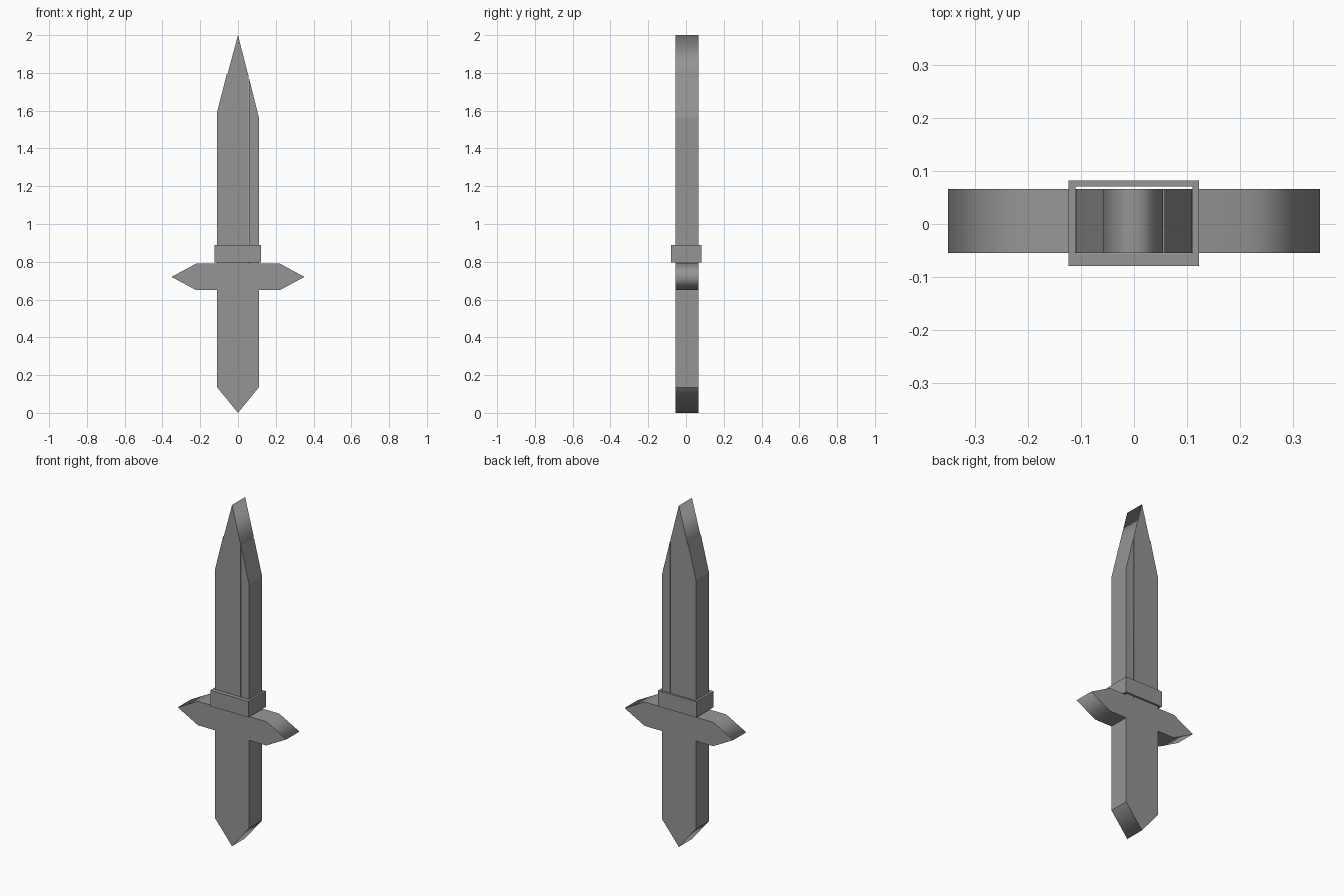
import bpy, bmesh

if "Cube" in bpy.data.objects:
    bpy.data.objects.remove(bpy.data.objects["Cube"])

steel = bpy.data.materials.new("steel grey")
steel.diffuse_color = (0.3, 0.3, 0.3, 1)
steel.use_nodes = True
steel.node_tree.nodes["Principled BSDF"].inputs["Base Color"].default_value = steel.diffuse_color


def finish(name, bm):
    bmesh.ops.recalc_face_normals(bm, faces=bm.faces)
    mesh = bpy.data.meshes.new(name)
    bm.to_mesh(mesh)
    bm.free()
    mesh.materials.append(steel)
    obj = bpy.data.objects.new(name, mesh)
    bpy.context.collection.objects.link(obj)
    return obj


def plate(name, outline, y0, y1, smooth=False, sharp=()):
    """Extrude an x-z outline along y; smooth rims keep listed corners sharp."""
    bm = bmesh.new()
    front = bm.faces.new([bm.verts.new((x, y0, z)) for x, z in outline])
    ext = bmesh.ops.extrude_face_region(bm, geom=[front], use_keep_orig=True)
    for v in ext["geom"]:
        if isinstance(v, bmesh.types.BMVert):
            v.co.y = y1
    bm.normal_update()
    for f in bm.faces:
        f.smooth = smooth and len({round(v.co.y, 4) for v in f.verts}) > 1
    corners = {(round(x, 3), round(z, 3)) for x, z in sharp}
    for e in bm.edges:
        a, b = (v.co for v in e.verts)
        across = abs(a.y - b.y) > 1e-4
        e.smooth = across and (round(a.x, 3), round(a.z, 3)) not in corners
    return finish(name, bm)


Y0, Y1 = -0.055, 0.066

# Grip with pointed pommel and crossguard, one solid
half = [(0.11, 0.135), (0.11, 0.65), (0.222, 0.65), (0.352, 0.72), (0.222, 0.79)]
mirrored = [(-x, z) for x, z in reversed(half)]
hard = [(s * 0.11, z) for s in (-1, 1) for z in (0.135, 0.65)]
plate("grip_and_guard", [(0, 0)] + half + mirrored, Y0, Y1, True, hard)

# Blade: pointed core with a bevelled edge strip on either side
plate("blade_core", [(-0.058, 0.79), (0.055, 0.79), (0.055, 1.785),
                     (0, 2.0), (-0.058, 1.785)], Y0, Y1, True)
plate("left_blade_edge", [(-0.11, 0.79), (-0.058, 0.79), (-0.058, 1.80),
                          (-0.11, 1.595)], Y0, Y1)
plate("right_blade_edge", [(0.058, 0.79), (0.11, 0.79), (0.11, 1.565),
                           (0.058, 1.775)], Y0, Y1)

# Collar: rectangular ring around the foot of the blade
bm = bmesh.new()
rings = []
for x0, x1, ya, yb in ((-0.124, 0.123, -0.079, 0.082), (-0.111, 0.111, -0.0555, 0.071)):
    for z in (0.797, 0.89):
        rings.append([bm.verts.new(p) for p in
                      ((x0, ya, z), (x1, ya, z), (x1, yb, z), (x0, yb, z))])
for lo, hi in ((0, 1), (1, 3), (3, 2), (2, 0)):
    for i in range(4):
        j = (i + 1) % 4
        bm.faces.new((rings[lo][i], rings[lo][j], rings[hi][j], rings[hi][i]))
finish("collar", bm)
